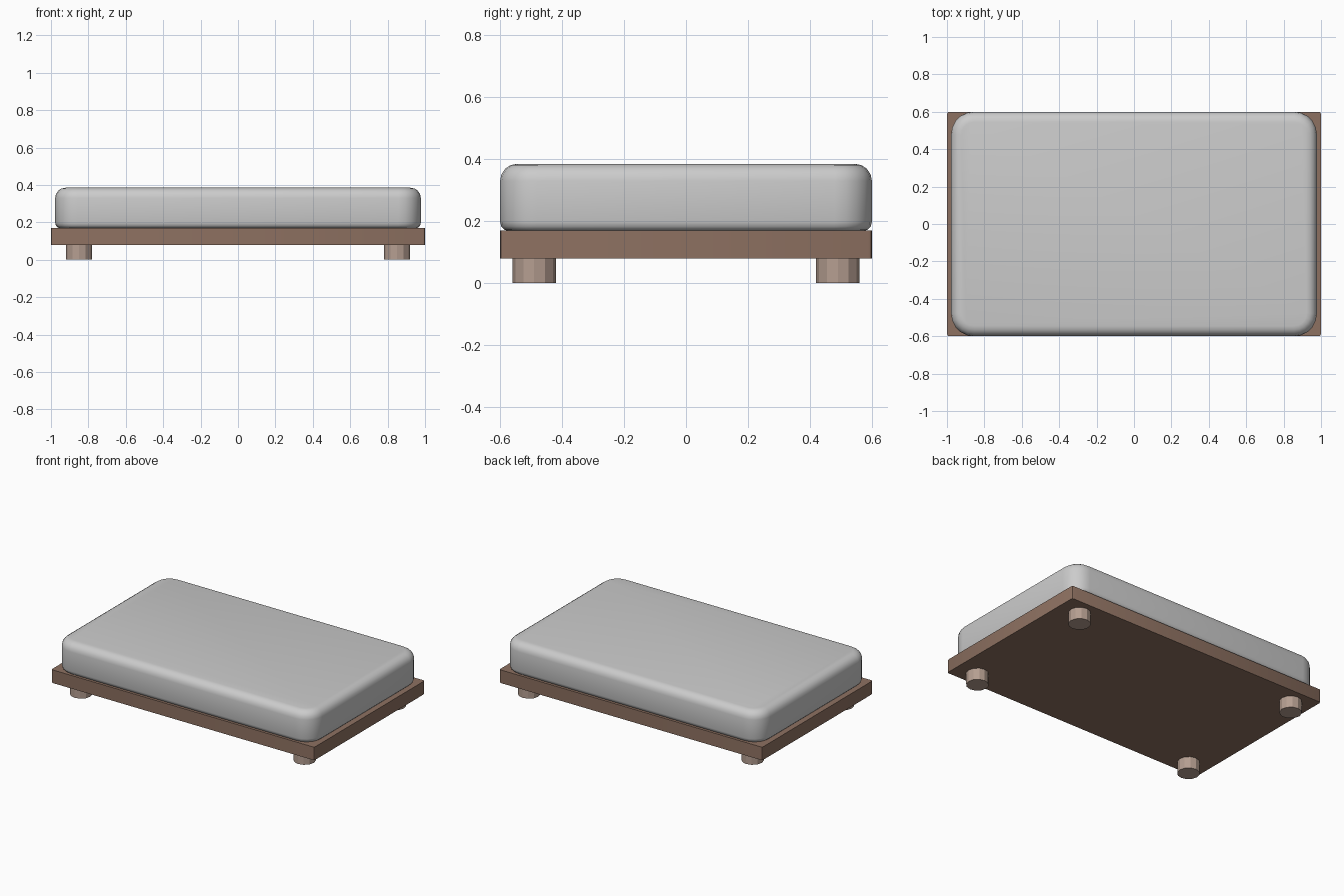
import bpy, bmesh

if "Cube" in bpy.data.objects:
    bpy.data.objects.remove(bpy.data.objects["Cube"])


def material(name, color):
    m = bpy.data.materials.new(name)
    m.diffuse_color = color
    m.use_nodes = True
    m.node_tree.nodes["Principled BSDF"].inputs["Base Color"].default_value = m.diffuse_color
    return m


def finish(name, bm, mat=None, smooth=None):
    mesh = bpy.data.meshes.new(name)
    bmesh.ops.recalc_face_normals(bm, faces=bm.faces)
    bm.to_mesh(mesh)
    bm.free()
    ob = bpy.data.objects.new(name, mesh)
    bpy.context.collection.objects.link(ob)
    if mat:
        mesh.materials.append(mat)
    if smooth:
        bpy.ops.object.select_all(action='DESELECT')
        ob.select_set(True)
        bpy.context.view_layer.objects.active = ob
        bpy.ops.object.shade_smooth_by_angle(angle=smooth)
    return ob


def box(sx, sy, z0, z1):
    bm = bmesh.new()
    bmesh.ops.create_cube(bm, size=1)
    for v in bm.verts:
        v.co = (v.co.x * sx, v.co.y * sy, z1 if v.co.z > 0 else z0)
    return bm


def bevel(bm, test, radius, segments):
    edges = [e for e in bm.edges if test(*[v.co.z for v in e.verts])]
    bmesh.ops.bevel(bm, geom=edges, offset=radius, segments=segments,
                    profile=0.5, affect='EDGES')


wood = material("wood", (0.27, 0.165, 0.12, 1))
pale_wood = material("pale_wood", (0.46, 0.34, 0.28, 1))

# Bed base: thin slab with slightly eased edges
base = box(2.0, 1.2, 0.08, 0.17)
bevel(base, lambda a, b: abs(a - b) > 0.05, 0.012, 2)
finish("base", base, wood, 0.6)

# Mattress: rounded corners, soft top rim, tighter bottom rim
Z0, Z1 = 0.168, 0.385
pad = box(1.955, 1.2, Z0, Z1)
bevel(pad, lambda a, b: abs(a - b) > 0.1, 0.12, 5)
bevel(pad, lambda a, b: min(a, b) > Z1 - 1e-4, 0.055, 4)
bevel(pad, lambda a, b: max(a, b) < Z0 + 1e-4, 0.03, 3)
finish("mattress", pad, None, 0.7)

# Four short round feet
for sx in (-1, 1):
    for sy in (-1, 1):
        foot = bmesh.new()
        bmesh.ops.create_cone(foot, cap_ends=True, segments=12,
                              radius1=0.07, radius2=0.07, depth=0.08)
        ob = finish("foot", foot, pale_wood)
        ob.location = (sx * 0.85, sy * 0.49, 0.04)
